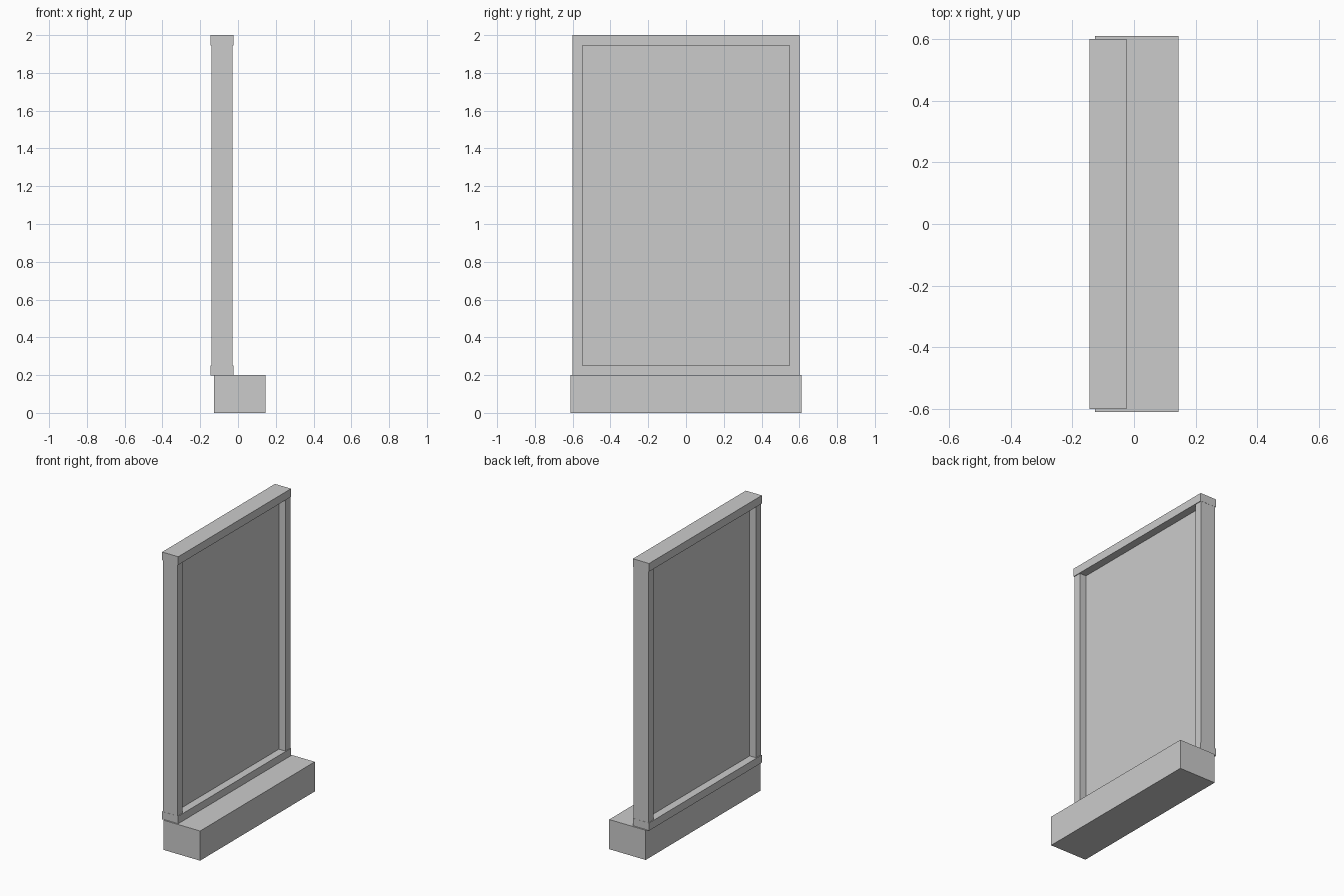
import bpy

if "Cube" in bpy.data.objects:
    bpy.data.objects.remove(bpy.data.objects["Cube"])


def box(name, x, y, z):
    """Box spanning the given (min, max) ranges."""
    spans = (x, y, z)
    bpy.ops.mesh.primitive_cube_add(size=1, location=[(a + b) / 2 for a, b in spans])
    ob = bpy.context.object
    ob.name = name
    ob.scale = [b - a for a, b in spans]
    bpy.ops.object.transform_apply(location=False, rotation=False, scale=True)
    return ob


# Heavy sill block
box("base_block", (-0.127, 0.145), (-0.611, 0.611), (0.0, 0.2))

# Rails, slightly deeper than the posts
rail_x = (-0.145, -0.025)
box("bottom_rail", rail_x, (-0.601, 0.601), (0.198, 0.25))
box("top_rail", rail_x, (-0.601, 0.601), (1.945, 2.0))

# Side posts
for name, y in (("front_post", (-0.6, -0.547)), ("back_post", (0.547, 0.6))):
    box(name, (-0.14, -0.03), y, (0.25, 1.945))

# Thin pane set in the middle of the frame
box("pane", (-0.092, -0.078), (-0.547, 0.547), (0.25, 1.945))
